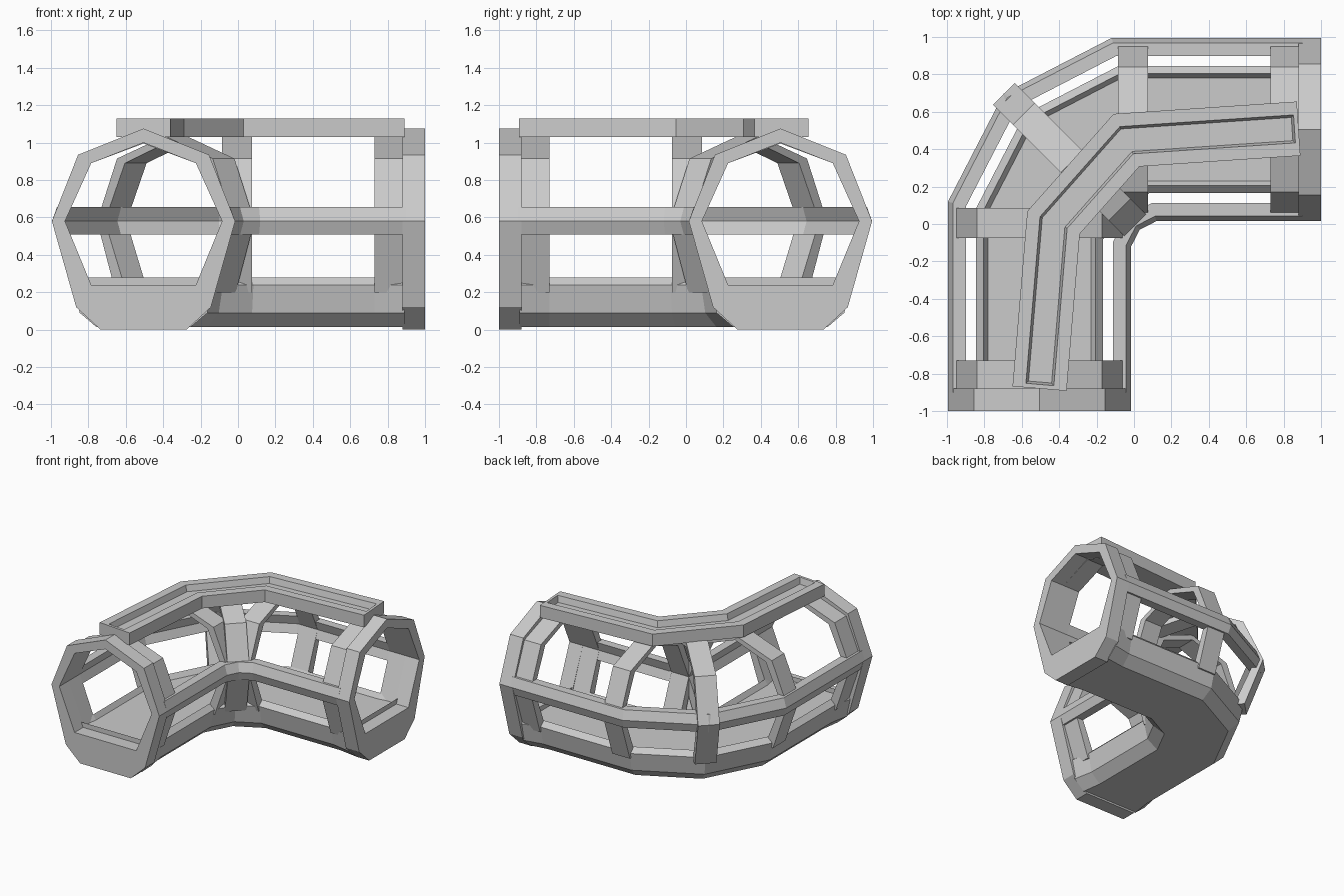
import bpy
import bmesh
from mathutils import Vector

cube = bpy.data.objects.get("Cube")
if cube:
    bpy.data.objects.remove(cube, do_unlink=True)

gray = bpy.data.materials.new("plain_gray")
gray.use_nodes = True
gray.diffuse_color = (0.6, 0.6, 0.6, 1)
gray.node_tree.nodes["Principled BSDF"].inputs["Base Color"].default_value = (0.6, 0.6, 0.6, 1)


def stations(points):
    """Mitred stations along a flat path: (centre, sideways vector)."""
    pts = [Vector(p) for p in points]
    dirs = [(b - a).normalized() for a, b in zip(pts, pts[1:])]
    normals = [Vector((-d.y, d.x)) for d in dirs]
    result = []
    for i, p in enumerate(pts):
        a, b = normals[max(i - 1, 0)], normals[min(i, len(normals) - 1)]
        mid = (a + b).normalized()
        result.append((p, mid / mid.dot(a)))
    return result


def finish(name, bm):
    bmesh.ops.remove_doubles(bm, verts=bm.verts[:], dist=0.0001)
    bmesh.ops.recalc_face_normals(bm, faces=bm.faces[:])
    mesh = bpy.data.meshes.new(name)
    bm.to_mesh(mesh)
    bm.free()
    mesh.materials.append(gray)
    obj = bpy.data.objects.new(name, mesh)
    bpy.context.collection.objects.link(obj)
    return obj


def place(bm, station, profile):
    centre, side = station
    return [bm.verts.new((*(centre + side * u), z)) for u, z in profile]


def sweep(name, outer, inner, path, closed=False):
    """Sweep a band between two matching outlines along stations."""
    n = len(outer)
    profile = outer + inner[::-1]
    m = len(profile)
    bm = bmesh.new()
    rings = [place(bm, s, profile) for s in path]
    for a, b in zip(rings, rings[1:]):
        for j in range(m):
            if closed and j in (n - 1, m - 1):
                continue
            k = (j + 1) % m
            bm.faces.new((a[j], a[k], b[k], b[j]))
    for ring in (rings[0], rings[-1]):
        for j in range(n - 1):
            bm.faces.new((ring[j], ring[j + 1], ring[m - 2 - j], ring[m - 1 - j]))
    return finish(name, bm)


def mirrored(half):
    """Half outline from the right foot to the apex, completed on the left."""
    return half + [(-u, z) for u, z in half[-2::-1]]


C = 0.505
bend = [(-C, 0), (-0.333, 0.333), (0, C)]

# End collars: closed faceted rings
collar_out = mirrored([(0.23, 0), (0.36, 0.12), (0.49, 0.58), (0.35, 0.935), (0, 1.075)])
collar_in = mirrored([(0.2, 0.24), (0.28, 0.24), (0.42, 0.58), (0.28, 0.89), (0, 1.0)])
for name, ends in (("front_collar", [(-C, -1), (-C, -0.88)]),
                   ("side_collar", [(0.88, C), (1, C)])):
    sweep(name, collar_out + collar_out[:1], collar_in + collar_in[:1], stations(ends), True)

# Arched ribs standing on the floor beam
rib_out = mirrored([(0.345, 0.2), (0.475, 0.58), (0.335, 0.915), (0, 1.035)])
rib_in = mirrored([(0.27, 0.2), (0.42, 0.58), (0.28, 0.89), (0, 0.995)])
ribs = {
    "front_end_rib": [(-C, -0.88), (-C, -0.73)],
    "front_bend_rib": [(-C, -0.075), (-C, 0.085)],
    "side_bend_rib": [(-0.085, C), (0.075, C)],
    "side_end_rib": [(0.73, C), (0.88, C)],
}
for name, ends in ribs.items():
    sweep(name, rib_out, rib_in, stations(ends))

# Diagonal rib is a little wider, as it sits on the mitre
half_width = Vector((0.058, 0.058))
middle = Vector(bend[1])
wide = [(c, s * 1.08) for c, s in stations([middle - half_width, middle + half_width])]
sweep("diagonal_rib", rib_out, rib_in, wide)

# Floor beam with raised lips, flaring into the collars
floor_path = stations([(-C, -0.89), (-C, -0.73), *bend, (0.73, C), (0.89, C)])
floor_path[0] = (floor_path[0][0], floor_path[0][1] * 1.1)
floor_path[-1] = (floor_path[-1][0], floor_path[-1][1] * 1.1)
edge = [(0.23, 0.015), (0.31, 0.09), (0.34, 0.24), (0.3, 0.28), (0.275, 0.24)]
sweep("floor_beam", edge, [(-u, z) for u, z in edge], floor_path)

# Side rails following the widest line of the section
rail_path = stations([(-C, -0.9), *bend, (0.9, C)])
rail_out = [(0.465, 0.51), (0.49, 0.58), (0.463, 0.655)]
rail_in = [(0.395, 0.51), (0.42, 0.58), (0.393, 0.655)]
for name, sign in (("outer_rail", 1), ("inner_rail", -1)):
    sweep(name, [(sign * u, z) for u, z in rail_out],
          [(sign * u, z) for u, z in rail_in], rail_path)


# Roof tray: a bent bar with a recessed channel
def tray_loop(bm, half, inset, z):
    line = stations([(-0.505 + inset * 0.08, -0.88 + inset), (-0.43, 0.008),
                     (-0.04, 0.448), (0.88 - inset, 0.51 - inset * 0.07)])
    left = [bm.verts.new((*(c + s * half), z)) for c, s in line]
    right = [bm.verts.new((*(c - s * half), z)) for c, s in line]
    return left + right[::-1]


bm = bmesh.new()
loops = [tray_loop(bm, *spec) for spec in (
    (0.145, 0, 1.03), (0.145, 0, 1.13), (0.075, 0.022, 1.13), (0.062, 0.035, 1.08))]
for a, b in zip(loops, loops[1:]):
    for j in range(len(a)):
        k = (j + 1) % len(a)
        bm.faces.new((a[j], a[k], b[k], b[j]))
for loop in (loops[0], loops[-1]):
    for j in range(3):
        bm.faces.new((loop[j], loop[j + 1], loop[6 - j], loop[7 - j]))
finish("roof_tray", bm)
